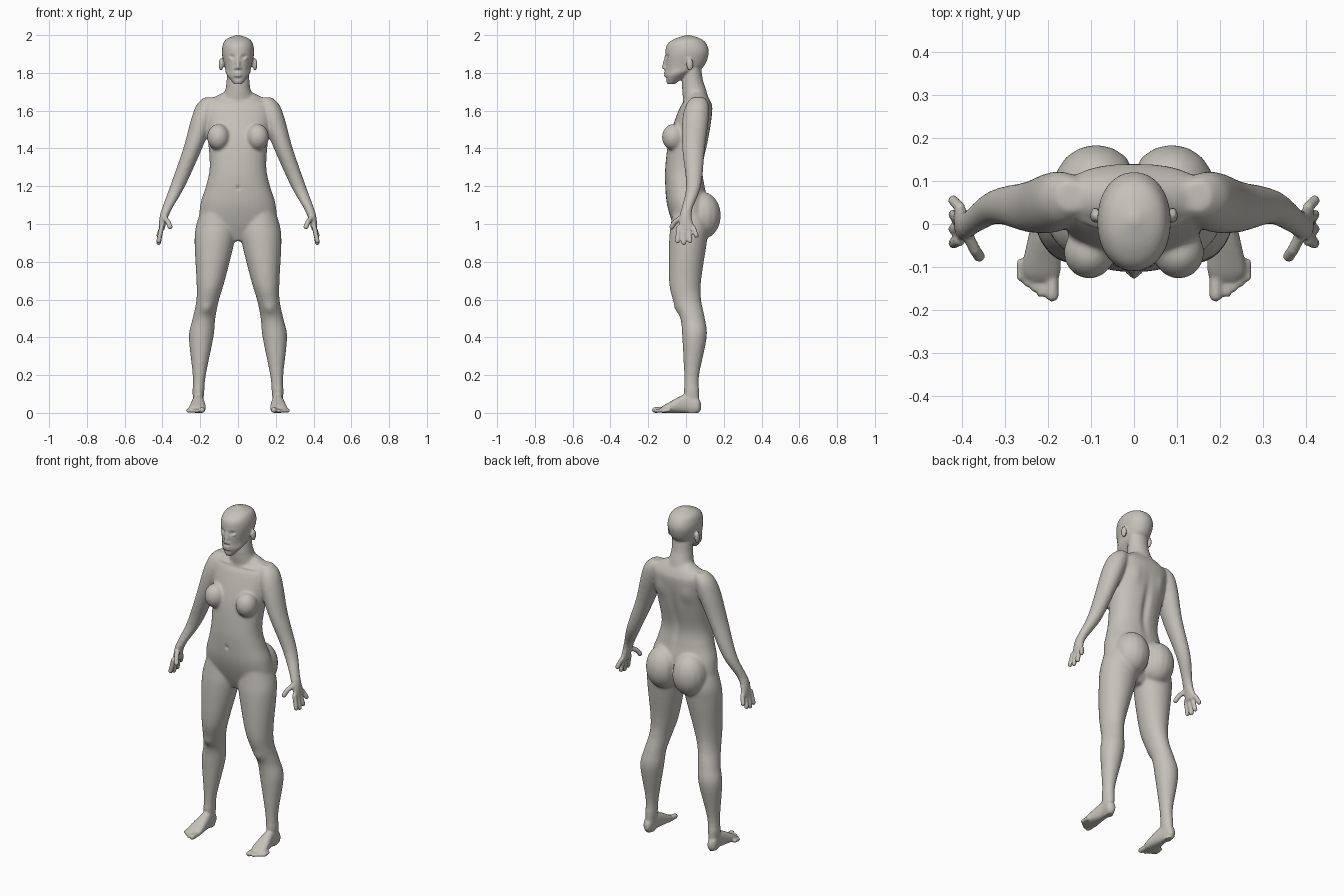
import bpy
import bmesh
import math
from mathutils import Vector

default_cube = bpy.data.objects.get("Cube")
if default_cube:
    bpy.data.objects.remove(default_cube)

LEFT_AND_RIGHT = (1, -1)
builder = bmesh.new()


def blend_sections(sections, steps=5):
    """Ease smoothly through the given cross-sections."""
    padded = [sections[0], *sections, sections[-1]]
    for index in range(len(sections) - 1):
        before, start, end, after = map(Vector, padded[index:index + 4])
        for step in range(steps):
            t = step / steps
            start_slope = (end - before) / 2
            end_slope = (after - start) / 2
            bend = start_slope + end_slope - 2 * (end - start)
            yield start + start_slope * t + (end - start - start_slope - bend) * t ** 2 + bend * t ** 3
    yield Vector(sections[-1])


def skin_rings(rings):
    """Join rings of points into a closed tube."""
    rings = [[builder.verts.new(point) for point in ring] for ring in rings]
    for lower, upper in zip(rings, rings[1:]):
        for segment in range(len(lower)):
            before = segment - 1
            builder.faces.new((lower[before], lower[segment], upper[segment], upper[before]))
    builder.faces.new(rings[0])
    builder.faces.new(rings[-1])


def rounded(value, squareness):
    return math.copysign(abs(value) ** squareness, value)


def loft(sections, side=1, along_depth=False, squareness=1.0, segments=32):
    """Skin sections of position, inner x, outer x, low edge and high edge."""
    rings = []
    for position, inner, outer, low, high in blend_sections(sections):
        ring = []
        for segment in range(segments):
            angle = math.tau * segment / segments
            across = rounded(math.cos(angle), squareness)
            along = rounded(math.sin(angle), squareness)
            x = side * (inner + outer + across * (outer - inner)) / 2
            edge = (low + high + along * (high - low)) / 2
            ring.append((x, position, edge) if along_depth else (x, edge, position))
        rings.append(ring)
    skin_rings(rings)


def centred_loft(sections, squareness=1.0):
    """Skin sections of height, half width, front edge and back edge."""
    loft([(height, -half, half, front, back) for height, half, front, back in sections],
         squareness=squareness)


def ball(centre, radii, side=1, stretch=(0, 0, 0), segments=16):
    """Ellipsoid, or a round-ended rod when it is stretched along a vector."""
    stretch = Vector(stretch)
    turn = Vector((0, 0, 1)).rotation_difference(stretch) if stretch.length else None
    rings = []
    for level in range(segments):
        tilt = math.pi * ((level + .5) / segments - .5)
        ring = []
        for segment in range(segments):
            angle = math.tau * segment / segments
            point = Vector((math.cos(tilt) * math.cos(angle), math.cos(tilt) * math.sin(angle), math.sin(tilt)))
            if turn:
                point.rotate(turn)
            point = Vector(centre) + point * Vector(radii)
            if tilt > 0:
                point += stretch
            point.x *= side
            ring.append(point)
        rings.append(ring)
    skin_rings(rings)


def digit(path, radius, side=1):
    """Finger, toe or nose bridge: round-ended rods along a path."""
    for start, end in zip(path, path[1:]):
        ball(start, (radius, radius, radius), side, stretch=Vector(end) - Vector(start))


# Torso
centred_loft([
    (.91, .04, -.03, .05), (1, .19, -.07, .11), (1.1, .2, -.1, .12),
    (1.2, .17, -.11, .1), (1.3, .15, -.11, .09), (1.45, .16, -.09, .12),
    (1.6, .18, -.04, .14), (1.65, .16, -.01, .13), (1.7, .07, .02, .1)], squareness=.9)

# Neck
centred_loft([(1.62, .1, -.01, .13), (1.7, .07, -.02, .11), (1.76, .06, -.02, .09), (1.83, .06, -.01, .08)])

# Head
centred_loft([
    (1.74, .02, -.1, -.06), (1.79, .06, -.11, .01), (1.83, .07, -.11, .09),
    (1.9, .085, -.11, .12), (1.95, .08, -.1, .11), (1.98, .06, -.06, .08),
    (2, .01, 0, .02)], squareness=.95)

# Nose and lips
digit([(0, -.105, 1.88), (0, -.118, 1.83)], radius=.01)
for lip_height in (1.787, 1.799):
    ball((0, -.106, lip_height), (.022, .013, .007))

for side in LEFT_AND_RIGHT:
    # Eye, nostril and ear
    ball((.034, -.093, 1.877), (.016, .014, .009), side)
    ball((.01, -.11, 1.825), (.01, .01, .008), side)
    ball((.09, .02, 1.845), (.012, .018, .033), side)

    # Chest and seat volumes
    ball((.104, -.066, 1.46), (.06, .062, .07), side)
    ball((.088, .085, 1.045), (.1, .1, .125), side)

    # Arm and palm
    loft([
        (1.67, .11, .18, .03, .1), (1.63, .11, .22, 0, .12), (1.55, .13, .25, -.02, .12),
        (1.4, .19, .29, -.02, .1), (1.2, .28, .36, 0, .08), (1.06, .36, .41, -.03, .03),
        (.97, .39, .42, -.04, .05)], side)

    # Fingers fan out from the palm, with the second one longest
    for finger in range(4):
        fan = finger - 1.5
        fingertip_height = .9 + .01 * (finger - 1) ** 2
        digit([(.405, .026 * fan, .98), (.42, .005 + .033 * fan, fingertip_height)], .0125, side)

    # Thumb
    digit([(.385, -.03, 1.03), (.37, -.06, 1.01), (.36, -.075, .985)], .0135, side)

    # Leg
    loft([
        (1.14, .06, .17, -.06, .08), (1, .01, .22, -.08, .12), (.9, .02, .23, -.09, .11),
        (.7, .07, .22, -.09, .08), (.6, .1, .22, -.07, .08), (.5, .12, .24, -.03, .1),
        (.4, .13, .26, -.02, .11), (.2, .17, .24, -.01, .07), (.1, .18, .24, -.01, .07),
        (0, .19, .23, 0, .07)], side)

    # Foot
    loft([
        (.08, .2, .22, .02, .05), (.06, .19, .24, 0, .08), (0, .18, .24, 0, .1),
        (-.1, .17, .26, 0, .05), (-.13, .18, .25, 0, .03)],
        side, along_depth=True, squareness=.85)

    # Big toe, then the small toes stepping back
    digit([(.19, -.1, .017), (.19, -.165, .015)], .0155, side)
    for toe in range(4):
        x = .216 + .0155 * toe
        digit([(x, -.09, .015), (x, -.16 + .012 * toe, .011)], .0105, side)

# Fuse every volume into one skin
bmesh.ops.recalc_face_normals(builder, faces=builder.faces)
mesh = bpy.data.meshes.new("body")
builder.to_mesh(mesh)
builder.free()
body = bpy.data.objects.new("body", mesh)
bpy.context.collection.objects.link(body)
bpy.context.view_layer.objects.active = body
body.select_set(True)


def apply_modifier(kind, **settings):
    modifier = body.modifiers.new(kind.lower(), kind)
    for name, value in settings.items():
        setattr(modifier, name, value)
    bpy.ops.object.modifier_apply(modifier=modifier.name)


apply_modifier("REMESH", mode="VOXEL", voxel_size=.006)


# Blend the joins strongly, except on the head, hands and feet
def is_broad_form(point):
    is_hand = point.z < 1.07 and abs(point.x) > .32
    return .13 < point.z < 1.73 and not is_hand


broad_forms = body.vertex_groups.new(name="broad_forms")
broad_forms.add([vertex.index for vertex in body.data.vertices if is_broad_form(vertex.co)], 1, "REPLACE")
apply_modifier("SMOOTH", factor=.5, iterations=20, vertex_group=broad_forms.name)

# Soft sculpting dabs: centre, spread and push towards the back
dabs = {
    "spine": ((0, .12, 1.36), (.022, .08, .14), -.014),
    "seat_cleft": ((0, .14, 1.04), (.011, .06, .07), -.012),
    "navel": ((0, -.11, 1.19), (.008, .03, .011), .009),
    "mouth": ((0, -.12, 1.793), (.02, .02, .003), .005),
    "chin_crease": ((0, -.11, 1.77), (.025, .03, .006), .004),
}
for side in LEFT_AND_RIGHT:
    dabs["eye_socket", side] = ((.034 * side, -.105, 1.884), (.016, .02, .011), .011)
    dabs["cheek", side] = ((.05 * side, -.09, 1.805), (.014, .03, .018), .005)
    dabs["collar_bone", side] = ((.08 * side, -.01, 1.65), (.05, .04, .008), -.006)
    dabs["shoulder_blade", side] = ((.09 * side, .13, 1.53), (.035, .06, .05), .008)
    dabs["knee", side] = ((.165 * side, -.05, .55), (.03, .03, .03), -.009)

for vertex in body.data.vertices:
    x, y, z = vertex.co
    for centre, spread, amount in dabs.values():
        if abs(z - centre[2]) < 2.5 * spread[2]:
            distance = sum(((p - c) / s) ** 2 for p, c, s in zip((x, y, z), centre, spread))
            vertex.co.y += amount * math.exp(-distance)
apply_modifier("SMOOTH", factor=.5, iterations=1)

# Skin colour and smooth shading
skin = bpy.data.materials.new("warm grey clay")
skin.use_nodes = True
skin_colour = (.56, .54, .49, 1)
skin.diffuse_color = skin_colour
skin.node_tree.nodes["Principled BSDF"].inputs["Base Color"].default_value = skin_colour
body.data.materials.clear()
body.data.materials.append(skin)
bpy.ops.object.shade_smooth()
